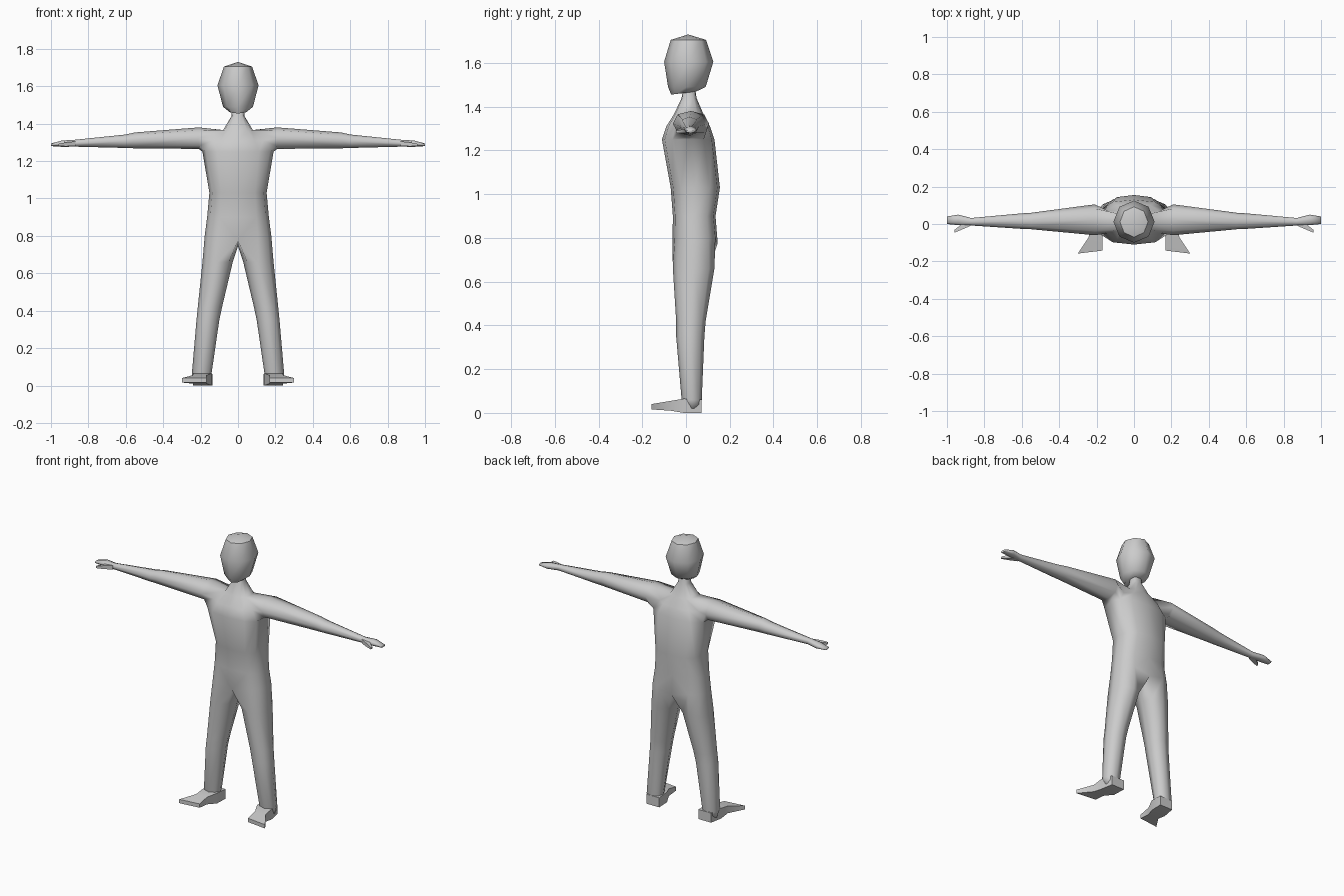
import bpy, bmesh
from math import sin, cos, radians, copysign

if "Cube" in bpy.data.objects:
    bpy.data.objects.remove(bpy.data.objects["Cube"])

grey = bpy.data.materials.new("plain_grey")
grey.diffuse_color = (0.6, 0.6, 0.6, 1)
grey.use_nodes = True
grey.node_tree.nodes["Principled BSDF"].inputs["Base Color"].default_value = grey.diffuse_color


def power(v, p):
    return copysign(abs(v) ** p, v) if abs(v) > 1e-6 else 0.0


def oval(a0, a1, b0, b1, n=8, start=-135, step=45, p=0.9):
    """Points of a rounded section between two limits on each axis."""
    ca, cb, ra, rb = (a0 + a1) / 2, (b0 + b1) / 2, (a1 - a0) / 2, (b1 - b0) / 2
    angles = [radians(start + step * i) for i in range(n)]
    return [(ca + ra * power(cos(t), p), cb + rb * power(sin(t), p)) for t in angles]


def ring(bm, points):
    return [bm.verts.new(p) for p in points]


def bridge(bm, r, s, closed=True, skip=()):
    n = len(r)
    for i in range(n if closed else n - 1):
        if i not in skip:
            j = (i + 1) % n
            bm.faces.new((r[i], r[j], s[j], s[i]))


def loft(bm, rings, cap_start=True):
    for r, s in zip(rings, rings[1:]):
        bridge(bm, r, s)
    if cap_start:
        bm.faces.new(rings[0])
    bm.faces.new(rings[-1])


def finish(bm, name, mirror=True, angle=65):
    bmesh.ops.recalc_face_normals(bm, faces=bm.faces)
    mesh = bpy.data.meshes.new(name)
    bm.to_mesh(mesh)
    bm.free()
    mesh.materials.append(grey)
    ob = bpy.data.objects.new(name, mesh)
    bpy.context.collection.objects.link(ob)
    bpy.ops.object.select_all(action='DESELECT')
    ob.select_set(True)
    bpy.context.view_layer.objects.active = ob
    if mirror:
        mod = ob.modifiers.new("mirror", 'MIRROR')
        mod.merge_threshold = 0.001
        bpy.ops.object.modifier_apply(modifier=mod.name)
    bpy.ops.object.shade_smooth_by_angle(angle=radians(angle))


# Torso and neck, right half: z, half width, front, back
bm = bmesh.new()
TORSO = [(0.80, 0.178, -0.062, 0.145), (0.90, 0.165, -0.06, 0.135),
         (1.03, 0.153, -0.07, 0.155), (1.25, 0.19, -0.11, 0.13),
         (1.31, 0.15, -0.09, 0.11), (1.365, 0.08, -0.055, 0.08),
         (1.44, 0.035, -0.02, 0.048), (1.50, 0.03, -0.01, 0.04)]
torso = [ring(bm, [(x, y, z) for x, y in oval(-w, w, f, b, 7, -90, 30, 0.75)])
         for z, w, f, b in TORSO]
for i, (r, s) in enumerate(zip(torso, torso[1:])):
    bridge(bm, r, s, False, (2, 3) if i in (3, 4) else ())

# Leg grows from the hip edge and the crotch: z, inner, outer, front, back
hip = torso[0] + [bm.verts.new((0, 0.04, 0.745))]
hip[0].co.z = hip[6].co.z = 0.775
LEG = [(0.66, 0.028, 0.19, -0.06, 0.13), (0.42, 0.085, 0.215, -0.045, 0.09),
       (0.35, 0.10, 0.222, -0.045, 0.084), (0.06, 0.142, 0.247, -0.02, 0.072),
       (0.02, 0.145, 0.235, -0.01, 0.068)]
loft(bm, [hip] + [ring(bm, [(x, y, z) for x, y in oval(a, b, f, k)])
                  for z, a, b, f, k in LEG], False)

# Arm and hand grow from the shoulder opening: x, front, back, bottom, top
low, mid, up = torso[3], torso[4], torso[5]
shoulder = [low[2], low[3], low[4], mid[4], up[4], up[3], up[2], mid[2]]
ARM = [(0.21, -0.06, 0.105, 1.265, 1.38), (0.55, -0.028, 0.06, 1.268, 1.353),
       (0.60, -0.026, 0.057, 1.27, 1.342), (0.87, -0.008, 0.032, 1.277, 1.314),
       (0.94, -0.006, 0.05, 1.276, 1.31), (1.0, 0.0, 0.04, 1.28, 1.294)]
loft(bm, [shoulder] + [ring(bm, [(x, y, z) for y, z in oval(f, b, lo, hi)])
                       for x, f, b, lo, hi in ARM], False)
finish(bm, "body", angle=80)

# Thumbs: x, front, back, bottom, top
bm = bmesh.new()
THUMB = [(0.87, -0.008, 0.02, 1.28, 1.305), (0.92, -0.03, 0.0, 1.279, 1.30),
         (0.96, -0.046, -0.032, 1.28, 1.292)]
loft(bm, [ring(bm, [(x, f, lo), (x, b, lo), (x, b, hi), (x, f, hi)])
          for x, f, b, lo, hi in THUMB])
finish(bm, "thumbs")

# Feet, heel to toe: y, inner, outer, bottom, top
bm = bmesh.new()
FOOT = [(0.072, 0.137, 0.225, 0.0, 0.06), (-0.01, 0.14, 0.24, 0.0, 0.065),
        (-0.07, 0.168, 0.242, 0.01, 0.055), (-0.15, 0.168, 0.30, 0.016, 0.04)]
loft(bm, [ring(bm, [(a, y, lo), (b, y, lo), (b, y, hi), (a, y, hi)])
          for y, a, b, lo, hi in FOOT])
for v in bm.verts:  # slant the toe line
    if v.co.y < -0.14:
        v.co.y = -0.142 if v.co.x < 0.2 else -0.158
finish(bm, "feet", angle=50)

# Head: z, half width, front, back, with a dropped chin
bm = bmesh.new()
HEAD = [(1.462, 0.045, -0.068, 0.045), (1.49, 0.08, -0.082, 0.09),
        (1.605, 0.11, -0.10, 0.125), (1.705, 0.075, -0.07, 0.092)]
rings = [ring(bm, [(x, y, z) for x, y in oval(-w, w, f, b, p=1)])
         for z, w, f, b in HEAD]
for v in rings[0]:
    v.co.z += 0.12 * (v.co.y + 0.01)
for r, s in zip(rings, rings[1:]):
    bridge(bm, r, s)
bm.faces.new(rings[0])
crown = bm.verts.new((0, 0.01, 1.73))
top = rings[-1]
for i in range(8):
    bm.faces.new((top[i], top[(i + 1) % 8], crown))
finish(bm, "head", mirror=False, angle=50)
